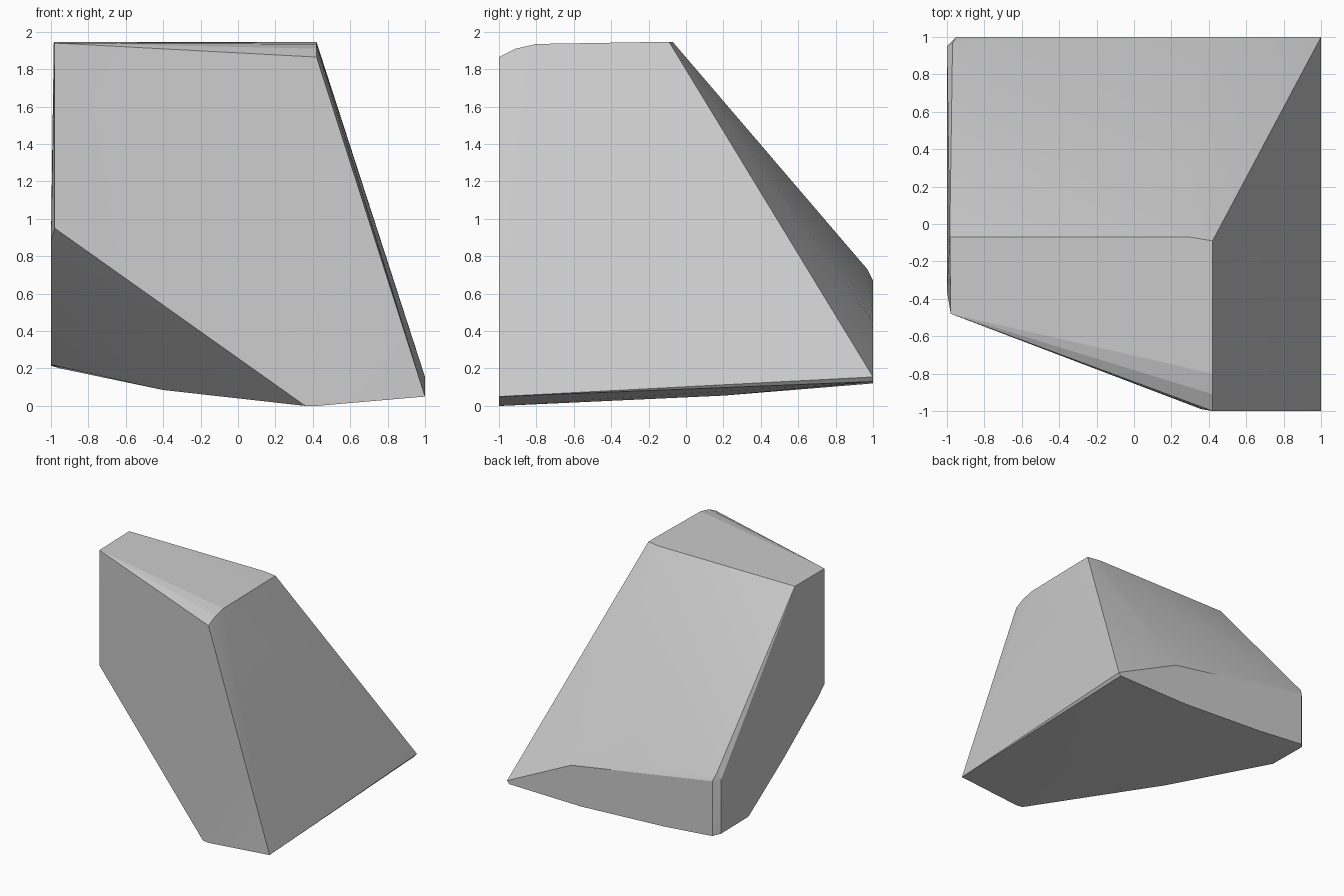
import bpy, bmesh, math

if "Cube" in bpy.data.objects:
    bpy.data.objects.remove(bpy.data.objects["Cube"])

# Outline corners of the boulder, grouped by side
top = [(-.98, -.48, 1.94), (-.985, -.07, 1.945), (.3, -.07, 1.945), (.42, -.09, 1.945),
       (.42, -.2, 1.945), (.42, -.8, 1.935), (.42, -.91, 1.91), (.42, -1, 1.865)]
left = [(-.98, -.48, .95), (-1, -.36, .88), (-1, .1, .54), (-1, .58, .22), (-1, .95, .215),
        (-1, .95, .68), (-.97, .97, .73)]
back = [(-.95, 1, .67), (-.95, 1, .2), (.39, 1, .45), (1, 1, .155),
        (.98, 1, .13), (-.5, 1, .16), (.3, 1, .12)]
base = [(.36, -.99, 0), (.42, -1, 0), (1, -1, .05), (-.4, -.08, .085), (.4, .2, .055)]

# Boulder: faceted convex solid wrapped around those corners
bm = bmesh.new()
for p in top + left + back + base:
    bm.verts.new(p)
hull = bmesh.ops.convex_hull(bm, input=bm.verts[:])
loose = [v for v in bm.verts if not v.link_faces]
bmesh.ops.delete(bm, geom=loose, context='VERTS')
bmesh.ops.recalc_face_normals(bm, faces=bm.faces[:])
mesh = bpy.data.meshes.new("boulder")
bm.to_mesh(mesh)
bm.free()
boulder = bpy.data.objects.new("boulder", mesh)
bpy.context.collection.objects.link(boulder)

# Soften only the slight facet changes
bpy.context.view_layer.objects.active = boulder
boulder.select_set(True)
bpy.ops.object.shade_smooth_by_angle(angle=math.radians(12))
